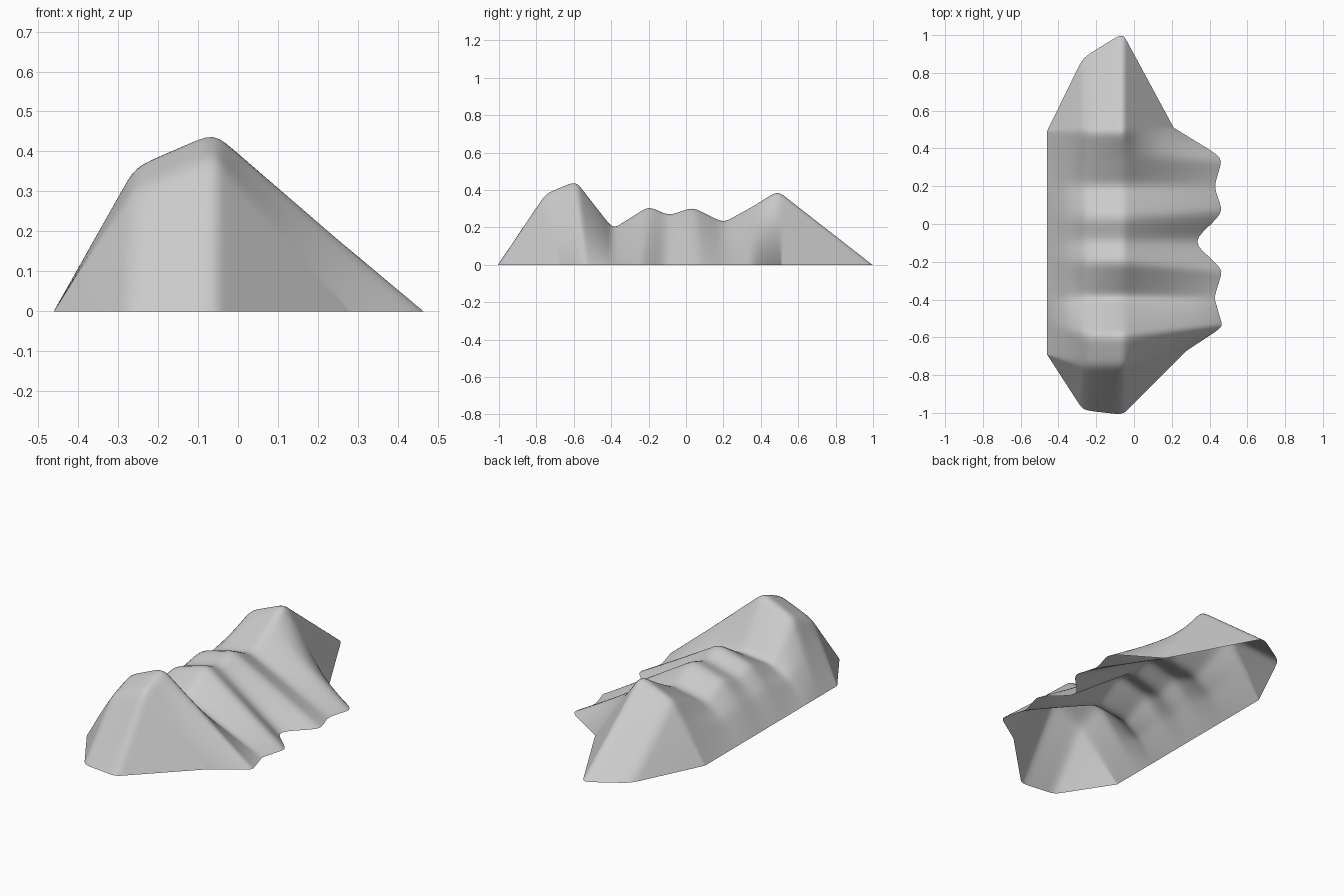
import bpy, bmesh
from mathutils import Vector

if "Cube" in bpy.data.objects:
    bpy.data.objects.remove(bpy.data.objects["Cube"])

STEP = 0.021                                   # grid spacing of the final surface
FLANK_X, SHOULDER_X, CREST_X, LEFT_X = -.36, -.257, -.06, -.461

# Peaks and valleys, front to back: y, crest height, shoulder height, right foot x, y
SECTIONS = [
    (-.75, .39, .31, .28, -.67),
    (-.59, .458, .37, .47, -.545),
    (-.39, .195, .18, .425, -.39),
    (-.20, .32, .26, .47, -.24),
    (-.09, .27, .22, .31, -.095),
    (.035, .315, .26, .47, .06),
    (.20, .23, .195, .425, .20),
    (.35, .315, .26, .47, .35),
    (.49, .405, .32, .21, .51),
]


def cross_section(y, crest, shoulder, right_x, right_y):
    foot_y = y + .06 if y < -.5 else y
    return [Vector((LEFT_X, foot_y, 0)),
            Vector((FLANK_X, (foot_y + y) / 2, .06 + .33 * shoulder)),
            Vector((SHOULDER_X, y, shoulder)),
            Vector((CREST_X, y, crest)),
            Vector((right_x, right_y, 0))]


def end_foot(section, shoulder_y, crest_y):
    """Ground line of an end slope, sharing both feet with its neighbour."""
    left, right = section[0], section[-1]
    shoulder = Vector((-.27, shoulder_y, 0))
    return [left, left.lerp(shoulder, .5), shoulder,
            Vector((CREST_X, crest_y, 0)), right]


def densify(points, steps):
    out = []
    for a, b, n in zip(points, points[1:], steps):
        out += [a.lerp(b, i / n) for i in range(n)]
    return out + [points[-1]]


def soften(line, passes=3):
    for _ in range(passes):
        line = [line[0]] + [(a + 2 * b + c) / 4 for a, b, c in
                            zip(line, line[1:], line[2:])] + [line[-1]]
    return line


def transpose(grid):
    return [list(r) for r in zip(*grid)]


def step_counts(points):
    return [max(4, round((b - a).length / STEP)) for a, b in zip(points, points[1:])]


# Control net: front slope, ridge sections, back slope
net = [cross_section(*s) for s in SECTIONS]
net = [end_foot(net[0], -.985, -1.01)] + net + [end_foot(net[-1], .88, 1.01)]

# Loft into a fine grid and round the creases both ways
across = step_counts(net[2])
along = step_counts([row[3] for row in net])
grid = [soften(densify(row, across)) for row in net]
grid = transpose([soften(densify(col, along)) for col in transpose(grid)])

# Open-bottomed mountain shell
bm = bmesh.new()
verts = [[bm.verts.new(p) for p in row] for row in grid]
for r0, r1 in zip(verts, verts[1:]):
    for i in range(len(r0) - 1):
        bm.faces.new((r0[i], r0[i + 1], r1[i + 1], r1[i]))
bmesh.ops.remove_doubles(bm, verts=bm.verts, dist=.0005)
bmesh.ops.recalc_face_normals(bm, faces=bm.faces)
if sum(f.normal.z * f.calc_area() for f in bm.faces) < 0:
    bmesh.ops.reverse_faces(bm, faces=bm.faces)
mesh = bpy.data.meshes.new("mountain_ridge")
bm.to_mesh(mesh)
bm.free()
mesh.shade_smooth()
ridge = bpy.data.objects.new("mountain_ridge", mesh)
bpy.context.collection.objects.link(ridge)
